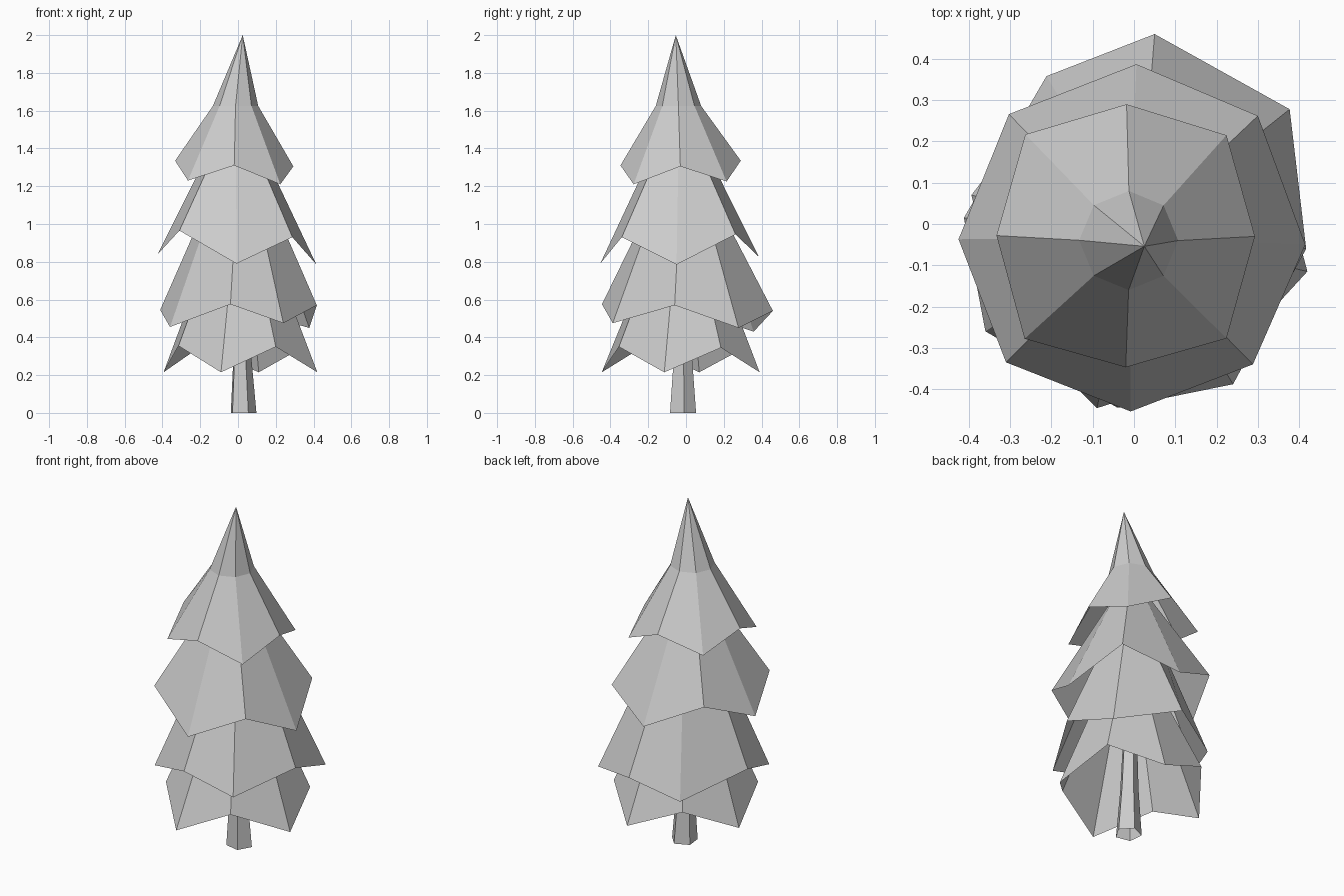
import bpy
import bmesh
from math import cos, sin, radians
from mathutils import Vector

cube = bpy.data.objects.get("Cube")
if cube:
    bpy.data.objects.remove(cube, do_unlink=True)

grey = bpy.data.materials.new("pale_grey")
grey.use_nodes = True
colour = (0.6, 0.6, 0.6, 1)
grey.diffuse_color = colour
grey.node_tree.nodes["Principled BSDF"].inputs["Base Color"].default_value = colour


def make_object(name, bm):
    """Turn a bmesh into a flat shaded object in the scene."""
    bmesh.ops.recalc_face_normals(bm, faces=bm.faces)
    mesh = bpy.data.meshes.new(name)
    bm.to_mesh(mesh)
    bm.free()
    mesh.materials.append(grey)
    obj = bpy.data.objects.new(name, mesh)
    bpy.context.collection.objects.link(obj)
    return obj


def bridge(bm, lower, upper):
    """Join two rings of equal size with quads."""
    n = len(lower)
    for i in range(n):
        j = (i + 1) % n
        bm.faces.new((lower[i], lower[j], upper[j], upper[i]))


def branch_tier(name, rim_points, shoulder, shoulder_radius, tip):
    """Open skirt: a zigzag rim rising to a round shoulder ring and a tip."""
    bm = bmesh.new()
    shoulder = Vector(shoulder)
    rim = [bm.verts.new(p) for p in rim_points]
    middle = sum((v.co for v in rim), Vector()) / len(rim)
    ring = []
    for v in rim:
        outward = v.co - middle
        outward.z = 0
        ring.append(bm.verts.new(shoulder + outward.normalized() * shoulder_radius))
    bridge(bm, rim, ring)
    peak = bm.verts.new(tip)
    for i, v in enumerate(ring):
        bm.faces.new((v, ring[(i + 1) % len(ring)], peak))
    return make_object(name, bm)


def tapered_trunk(name, rings, sides, turn):
    """Open tapering tube through (x, y, radius, height) rings."""
    bm = bmesh.new()
    angles = [radians(turn + i * 360 / sides) for i in range(sides)]
    loops = [[bm.verts.new((x + r * cos(a), y + r * sin(a), z)) for a in angles]
             for x, y, r, z in rings]
    for lower, upper in zip(loops, loops[1:]):
        bridge(bm, lower, upper)
    return make_object(name, bm)


# Branch tiers from the crown down, rims listed anticlockwise from the left side
branch_tier(
    "crown_branches",
    [(0.293, -0.03, 1.305), (0.224, 0.215, 1.225), (-0.018, 0.29, 1.335), (-0.263, 0.217, 1.25),
     (-0.333, -0.028, 1.335), (-0.265, -0.278, 1.23), (-0.02, -0.347, 1.31), (0.224, -0.277, 1.21)],
    (-0.013, -0.04, 1.625), 0.12, (0.025, -0.054, 2))

branch_tier(
    "upper_branches",
    [(0.415, -0.05, 0.785), (0.3, 0.262, 0.945), (0.006, 0.387, 0.825), (-0.303, 0.266, 0.975),
     (-0.425, -0.037, 0.84), (-0.31, -0.335, 0.965), (-0.008, -0.454, 0.79), (0.288, -0.34, 0.93)],
    (-0.01, -0.035, 1.45), 0.11, (0, -0.04, 1.6))

branch_tier(
    "middle_branches",
    [(0.417, -0.06, 0.57), (0.377, 0.278, 0.45), (0.05, 0.46, 0.54), (-0.212, 0.358, 0.43),
     (-0.412, 0.015, 0.545), (-0.36, -0.26, 0.455), (-0.04, -0.445, 0.575), (0.24, -0.388, 0.475)],
    (0.01, -0.01, 1.12), 0.17, (0, -0.02, 1.3))

branch_tier(
    "lower_branches",
    [(0.42, -0.115, 0.215), (0.34, 0.185, 0.345), (0.11, 0.39, 0.215), (-0.2, 0.32, 0.35),
     (-0.394, 0.07, 0.215), (-0.315, -0.22, 0.355), (-0.09, -0.446, 0.215), (0.2, -0.355, 0.35)],
    (0.01, -0.02, 0.78), 0.2, (0.01, -0.02, 0.95))

# Trunk
tapered_trunk("trunk", [(0.025, -0.018, 0.073, 0), (0.02, -0.018, 0.052, 0.28),
                        (0.01, -0.018, 0.03, 0.85)], 5, 6)
